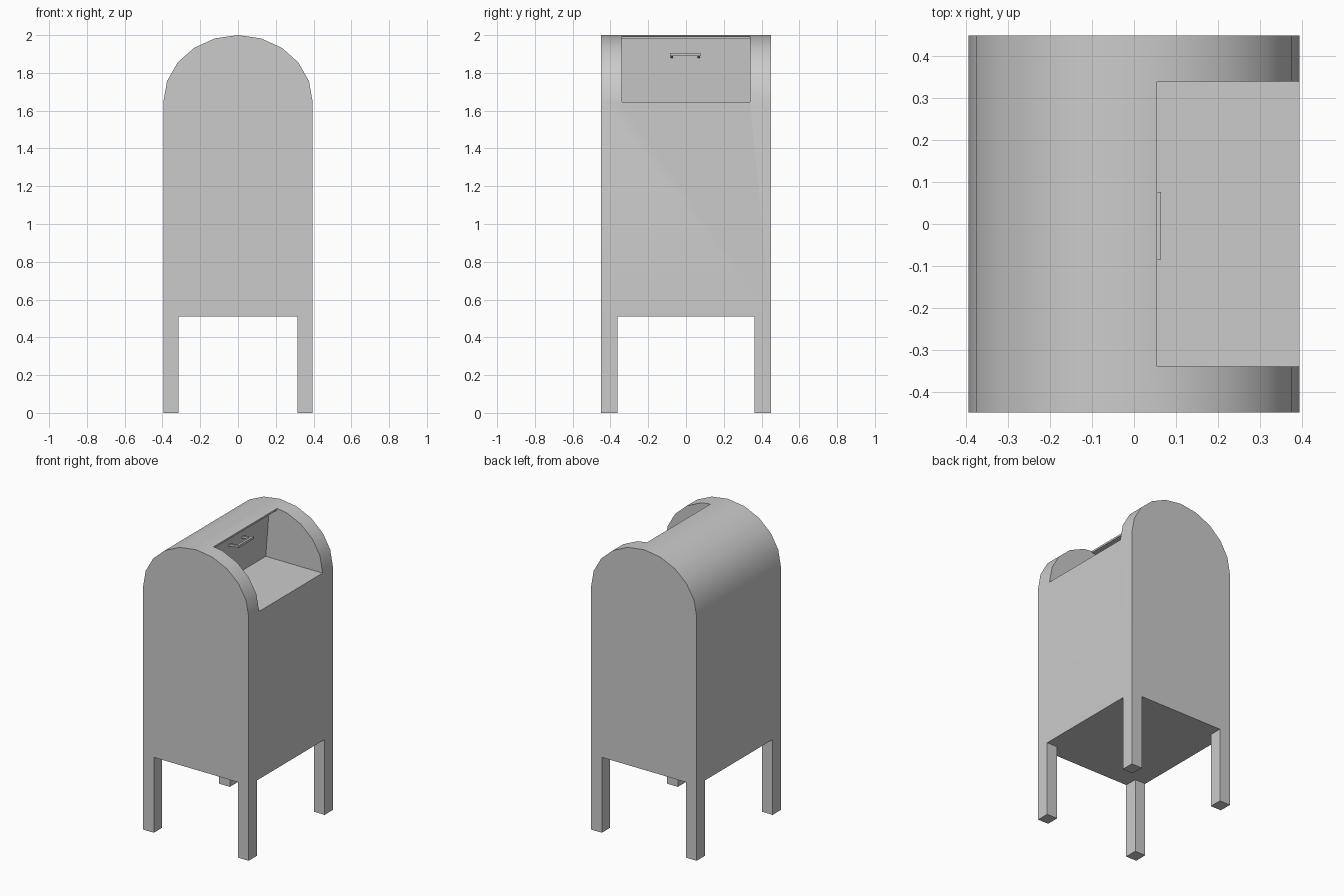
import bpy, bmesh
from math import cos, sin, pi, radians

if "Cube" in bpy.data.objects:
    bpy.data.objects.remove(bpy.data.objects["Cube"])

W, D, BASE, SPRING, TOP = 0.395, 0.45, 0.51, 1.648, 2.0


def extrude_profile(name, pts, y0, y1):
    """Closed x-z outline extruded along y."""
    bm = bmesh.new()
    face = bm.faces.new([bm.verts.new((x, y0, z)) for x, z in pts])
    new = bmesh.ops.extrude_face_region(bm, geom=[face])["geom"]
    verts = [v for v in new if isinstance(v, bmesh.types.BMVert)]
    bmesh.ops.translate(bm, vec=(0, y1 - y0, 0), verts=verts)
    bmesh.ops.recalc_face_normals(bm, faces=bm.faces)
    mesh = bpy.data.meshes.new(name)
    bm.to_mesh(mesh)
    bm.free()
    obj = bpy.data.objects.new(name, mesh)
    bpy.context.collection.objects.link(obj)
    return obj


def box(name, lo, hi):
    return extrude_profile(name, [(lo[0], lo[2]), (hi[0], lo[2]),
                                  (hi[0], hi[2]), (lo[0], hi[2])], lo[1], hi[1])


# Body with a ten-sided arched roof
arch = [(W * cos(i * pi / 10), SPRING + (TOP - SPRING) * sin(i * pi / 10))
        for i in range(11)]
body = extrude_profile("body", [(-W, BASE), (W, BASE)] + arch, -D, D)

# Deposit recess: flat floor, leaning back wall, thin roof lip
recess = [(0.6, 1.645), (-0.03, 1.645), (-0.004, 1.98), (0.055, 1.98),
          (0.055, 2.2), (0.6, 2.2)]
cutter = extrude_profile("recess_cutter", recess, -0.34, 0.34)
cutter.hide_render = True
mod = body.modifiers.new("recess", "BOOLEAN")
mod.operation = "DIFFERENCE"
mod.solver = "EXACT"
mod.object = cutter
bpy.context.view_layer.objects.active = body
body.select_set(True)
bpy.ops.object.modifier_apply(modifier=mod.name)
bpy.data.objects.remove(cutter)
bpy.ops.object.shade_smooth_by_angle(angle=radians(30))

# Four square legs flush with the body corners
for sx, side in ((-1, "left"), (1, "right")):
    for sy, end in ((-1, "front"), (1, "back")):
        xs = sorted((sx * W, sx * (W - 0.08)))
        ys = sorted((sy * D, sy * (D - 0.087)))
        box(f"{end}_{side}_leg", (xs[0], ys[0], 0), (xs[1], ys[1], BASE))

# Pull handle: bar on two short posts from the back wall
box("handle_bar", (0.05, -0.085, 1.889), (0.065, 0.077, 1.905))
for y, side in ((-0.075, "front"), (0.067, "back")):
    extrude_profile(f"handle_{side}_post",
                    [(-0.02, 1.878), (0.052, 1.889), (0.052, 1.903), (-0.02, 1.892)],
                    y - 0.007, y + 0.007)
